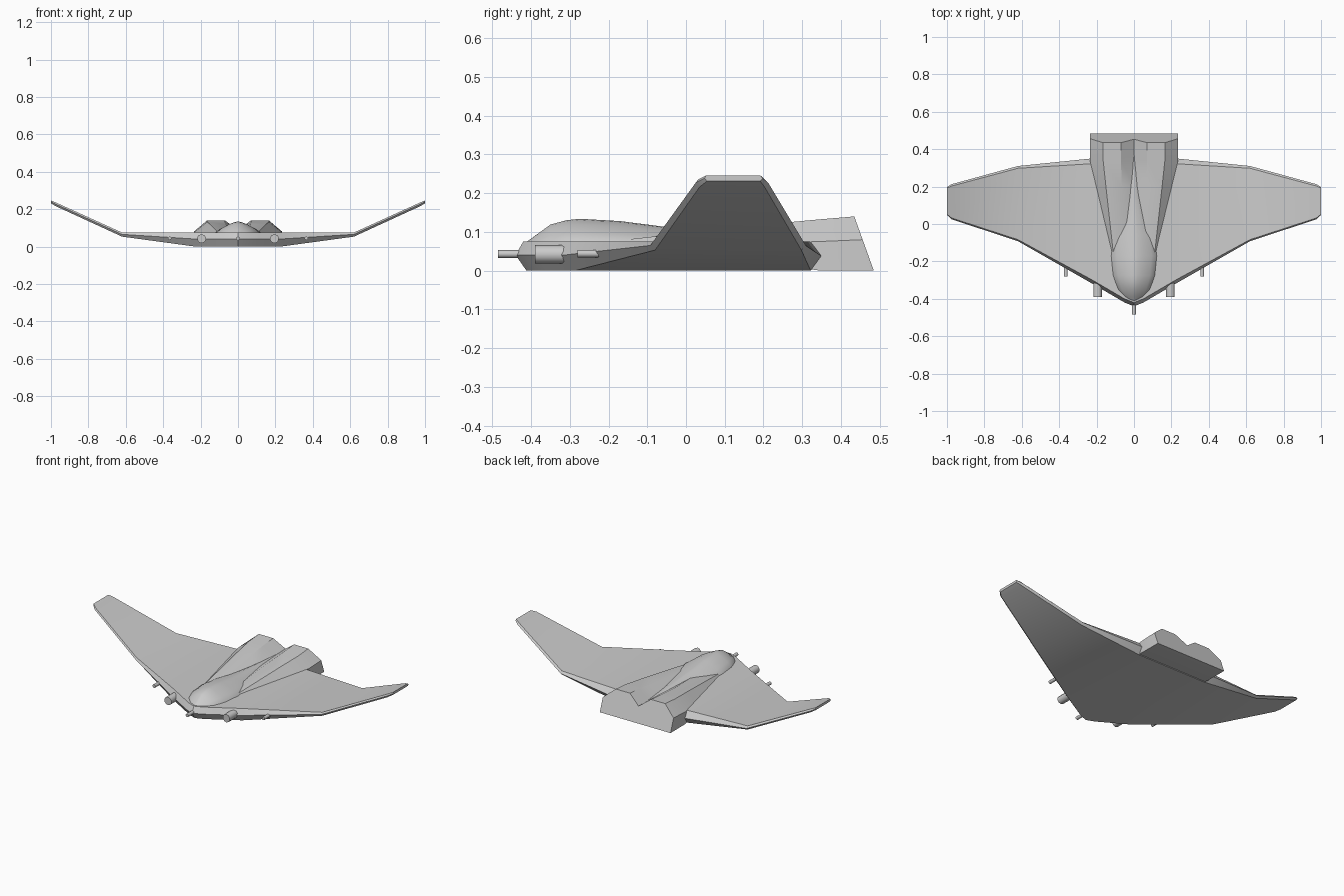
import bpy, bmesh, math
from mathutils import Matrix, Vector

if "Cube" in bpy.data.objects:
    bpy.data.objects.remove(bpy.data.objects["Cube"])


def finish(name, bm, angle=30):
    bmesh.ops.recalc_face_normals(bm, faces=bm.faces)
    me = bpy.data.meshes.new(name)
    bm.to_mesh(me)
    bm.free()
    ob = bpy.data.objects.new(name, me)
    bpy.context.collection.objects.link(ob)
    bpy.ops.object.select_all(action='DESELECT')
    ob.select_set(True)
    bpy.context.view_layer.objects.active = ob
    bpy.ops.object.shade_smooth_by_angle(angle=math.radians(angle))
    return ob


def loft(name, rings, angle=30):
    bm = bmesh.new()
    vs = [[bm.verts.new(p) for p in r] for r in rings]
    n = len(rings[0])
    for a, b in zip(vs, vs[1:]):
        for i in range(n):
            j = (i + 1) % n
            bm.faces.new((a[i], a[j], b[j], b[i]))
    bm.faces.new(vs[0])
    bm.faces.new(vs[-1])
    return finish(name, bm, angle)


# Flying wing: x, leading y, trailing y, bottom z, top z, edge bevel
stations = [
    (0.0, -0.44, 0.35, 0.0, 0.075, 0.028),
    (0.05, -0.42, 0.35, 0.0, 0.075, 0.028),
    (0.11, -0.385, 0.35, 0.0, 0.075, 0.028),
    (0.23, -0.315, 0.35, 0.0, 0.075, 0.028),
    (0.62, -0.092, 0.31, 0.053, 0.075, 0.012),
    (0.975, 0.025, 0.213, 0.216, 0.236, 0.01),
    (1.0, 0.048, 0.198, 0.231, 0.246, 0.006),
]
stations = [(-s[0], *s[1:]) for s in stations[:0:-1]] + stations


def wing_ring(x, y0, y1, z0, z1, b):
    zm = (z0 + z1) / 2
    return [(x, y0, zm + 0.1 * b), (x, y0 + b * 0.7, z1), (x, y1 - b, z1),
            (x, y1, zm), (x, y1 - b, z0), (x, y0 + b, z0)]


loft("wing", [wing_ring(*s) for s in stations])

# Twin engine housing: y, half section from outer bottom to centre valley
sections = [
    (-0.25, [(0.12, 0.03), (0.12, 0.05), (0.10, 0.07), (0.06, 0.072), (0, 0.07)]),
    (0.20, [(0.205, 0.02), (0.205, 0.072), (0.15, 0.119), (0.065, 0.119), (0, 0.08)]),
    (0.34, [(0.236, 0.001), (0.236, 0.075), (0.165, 0.132), (0.07, 0.132), (0, 0.085)]),
    (0.485, [(0.236, 0.0), (0.236, 0.08), (0.165, 0.14), (0.07, 0.14), (0, 0.088)]),
]
rings = []
for y, half in sections:
    slant = 0.36 if y > 0.4 else 0
    pts = half + [(-x, z) for x, z in half[-2::-1]]
    rings.append([(x, y - slant * z, z) for x, z in pts])
loft("engine_housing", rings, 25)

# Canopy and spine: y, half width, crest z
spine = [(-0.412, 0.025, 0.074), (-0.39, 0.06, 0.09), (-0.35, 0.09, 0.119),
         (-0.31, 0.106, 0.13), (-0.275, 0.118, 0.134), (-0.17, 0.13, 0.128),
         (-0.06, 0.115, 0.114), (0.15, 0.06, 0.098), (0.40, 0.015, 0.085)]
half = [(1, 0), (0.93, 0.25), (0.72, 0.52), (0.4, 0.8), (0.15, 0.96), (0, 1)]
shape = half + [(-x, z) for x, z in half[-2::-1]]
loft("canopy", [[(w * x, y, 0.06 + (h - 0.06) * z) for x, z in shape]
                for y, w, h in spine], 40)


# Guns along the leading edge
def gun(name, x, y0, y1, z, r, sides):
    bm = bmesh.new()
    m = Matrix.Translation(Vector((x, (y0 + y1) / 2, z))) @ Matrix.Rotation(math.pi / 2, 4, 'X')
    bmesh.ops.create_cone(bm, cap_ends=True, segments=sides, radius1=r, radius2=r,
                          depth=y1 - y0, matrix=m)
    return finish(name, bm, 50)


gun("nose_gun", 0, -0.485, -0.42, 0.043, 0.010, 10)
for side, sx in (("left", -1), ("right", 1)):
    gun(side + "_cannon", sx * 0.195, -0.39, -0.30, 0.042, 0.024, 10)
    gun(side + "_small_gun", sx * 0.365, -0.28, -0.21, 0.044, 0.010, 10)
